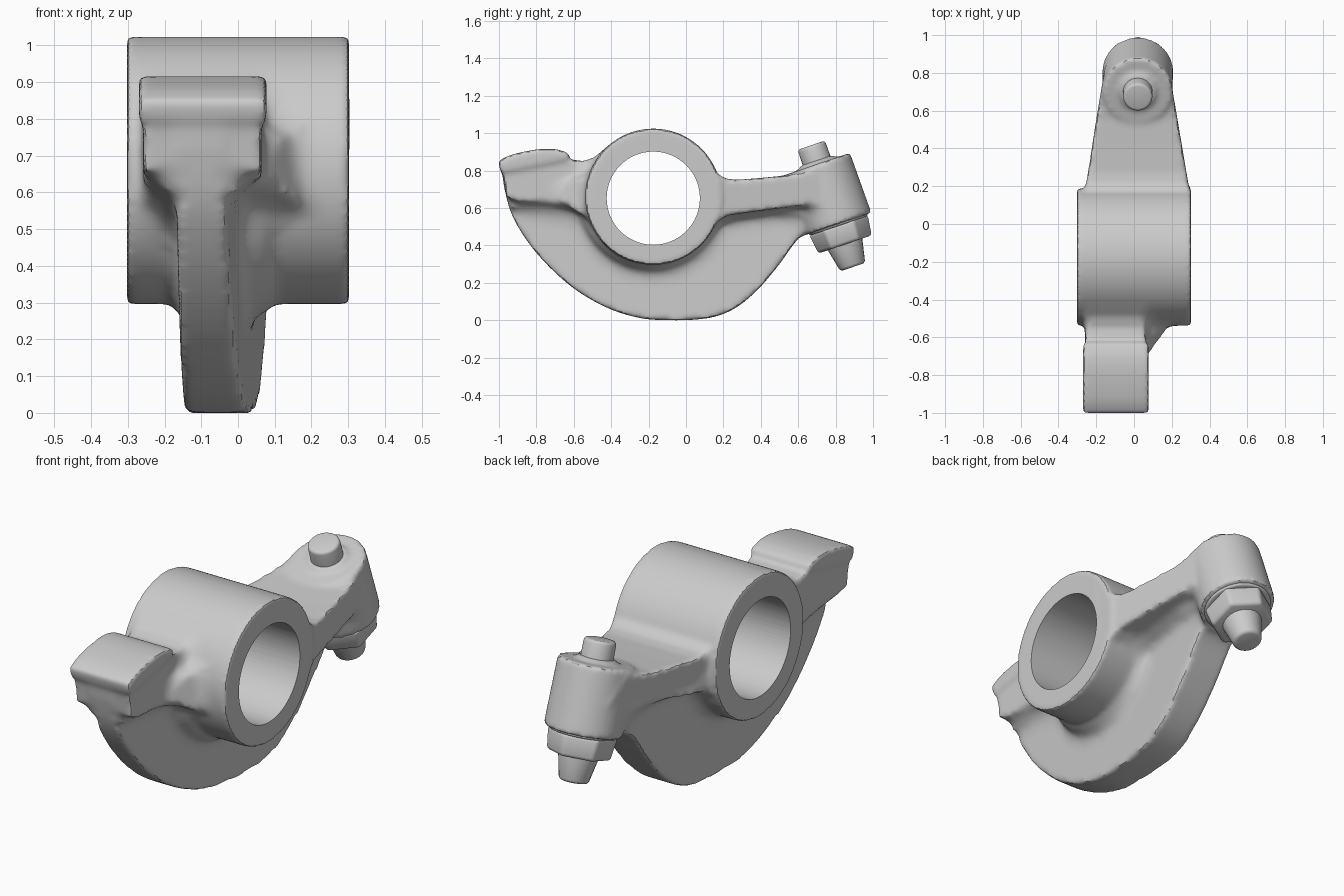
import bpy, bmesh
from math import radians, sin, cos
from mathutils import Vector, Matrix

if "Cube" in bpy.data.objects:
    bpy.data.objects.remove(bpy.data.objects["Cube"])

CY, CZ = -0.175, 0.66            # barrel axis position
TILT = radians(18.8)             # lean of the screw axis
SX = 0.02                        # screw x position


def smooth_curve(pts, n=5):
    """Catmull-Rom through 2D points."""
    p = [Vector(q) for q in pts]
    p = [2 * p[0] - p[1]] + p + [2 * p[-1] - p[-2]]
    out = []
    for a, b, c, d in zip(p, p[1:], p[2:], p[3:]):
        for i in range(n):
            t = i / n
            out.append(0.5 * (2 * b + (c - a) * t + (2 * a - 5 * b + 4 * c - d) * t**2
                              + (3 * b - a - 3 * c + d) * t**3))
    return [tuple(v) for v in out + [p[-2]]]


def prism(bm, pts, left, right):
    """Side profile (y, z) given thickness in x; left/right are functions of y."""
    a = [bm.verts.new((left(y), y, z)) for y, z in pts]
    b = [bm.verts.new((right(y), y, z)) for y, z in pts]
    bm.faces.new(a)
    bm.faces.new(b[::-1])
    for i in range(len(pts)):
        j = (i + 1) % len(pts)
        bm.faces.new((a[i], b[i], b[j], a[j]))
    return a, b


def cone_x(bm, x0, r0, x1, r1, cz=CZ):
    """Frustum along the barrel axis."""
    m = Matrix.Translation(((x0 + x1) / 2, CY, cz)) @ Matrix.Rotation(radians(90), 4, 'Y')
    bmesh.ops.create_cone(bm, cap_ends=True, segments=96, radius1=r0, radius2=r1,
                          depth=x1 - x0, matrix=m)


def cone_screw(bm, t0, r0, t1, r1, seg=48):
    """Frustum along the screw axis, t measured down from the pin top."""
    t = (t0 + t1) / 2
    m = Matrix.Translation((SX, 0.67 + t * sin(TILT), 0.935 - t * cos(TILT))) \
        @ Matrix.Rotation(TILT, 4, 'X')
    bmesh.ops.create_cone(bm, cap_ends=True, segments=seg, radius1=r1, radius2=r0,
                          depth=t1 - t0, matrix=m)


def make(name, bm):
    bmesh.ops.recalc_face_normals(bm, faces=bm.faces)
    me = bpy.data.meshes.new(name)
    bm.to_mesh(me)
    bm.free()
    ob = bpy.data.objects.new(name, me)
    bpy.context.collection.objects.link(ob)
    return ob


def finish(ob, angle=40):
    """Apply modifiers and smooth."""
    bpy.ops.object.select_all(action='DESELECT')
    ob.select_set(True)
    bpy.context.view_layer.objects.active = ob
    bpy.ops.object.convert(target='MESH')
    bpy.ops.object.shade_smooth_by_angle(angle=radians(angle))


def soften(ob, iterations, group=""):
    m = ob.modifiers.new("soften", 'SMOOTH')
    m.factor = 0.5
    m.iterations = iterations
    m.vertex_group = group


def mark_creases(ob, rings):
    """Vertex group of the inside corners, which get rounded into fillets."""
    bm = bmesh.new()
    bm.from_mesh(ob.data)
    bm.normal_update()
    near = {v: [e.other_vert(v) for e in v.link_edges] for v in bm.verts}
    sel = set()
    for v, ns in near.items():
        lap = sum((n.co for n in ns), Vector()) / len(ns) - v.co
        if lap.dot(v.normal) > 0.0007:
            sel.add(v)
    for _ in range(rings):
        sel |= {n for v in sel for n in near[v]}
    ids = [v.index for v in sel if abs(v.co.x) < 0.262
           and not (v.co.y < -0.6 and v.co.z > 0.76)       # keep pad crisp
           and not (v.co.y > 0.55 and v.co.z > 0.74)]      # keep boss top crisp
    bm.free()
    ob.vertex_groups.new(name="creases").add(ids, 1.0, 'REPLACE')


def const(v):
    return lambda y: v


bm = bmesh.new()

# crescent web with rounded rim
rim = smooth_curve([(-0.985, 0.82), (-0.97, 0.70), (-0.92, 0.54), (-0.80, 0.36), (-0.62, 0.185),
                    (-0.43, 0.07), (-0.25, 0.012), (-0.10, 0.0), (0.05, 0.003), (0.17, 0.023),
                    (0.28, 0.075), (0.39, 0.17), (0.5, 0.30), (0.6, 0.435), (0.70, 0.5)])
sides = prism(bm, rim + [(0.70, 0.65), (0.2, 0.66), (-0.175, 0.7), (-0.6, 0.78)],
              lambda y: -0.140 + 0.03 * y, lambda y: 0.042 + 0.08 * y)
edges = [bm.edges.get((s[i], s[i + 1])) for s in sides for i in range(18, len(rim) - 4)]
bmesh.ops.bevel(bm, geom=edges, offset=0.055, segments=4, profile=0.5, affect='EDGES')

# fillet between barrel underside and web (lower half only)
ring = bmesh.new()
cone_x(ring, -0.19, 0.36, -0.14, 0.40)
cone_x(ring, -0.14, 0.40, 0.05, 0.40)
cone_x(ring, 0.05, 0.40, 0.11, 0.36)
bmesh.ops.bisect_plane(ring, geom=ring.verts[:] + ring.edges[:] + ring.faces[:],
                       plane_co=(0, 0, 0.6), plane_no=(0, 0, 1), clear_outer=True)
bmesh.ops.holes_fill(ring, edges=[e for e in ring.edges if e.is_boundary])
tmp = bpy.data.meshes.new("tmp")
ring.to_mesh(tmp)
ring.free()
bm.from_mesh(tmp)
bpy.data.meshes.remove(tmp)

# barrel
cone_x(bm, -0.302, 0.364, 0.302, 0.364)

# front neck, stepped down toward the web
prism(bm, [(-0.985, 0.83), (-0.96, 0.66), (-0.9, 0.63), (-0.75, 0.62), (-0.62, 0.595),
           (-0.4, 0.5), (-0.3, 0.7), (-0.42, 0.93), (-0.49, 0.87), (-0.55, 0.85),
           (-0.64, 0.86)], const(-0.258), const(0.064))
prism(bm, [(-0.97, 0.75), (-0.94, 0.60), (-0.75, 0.575), (-0.6, 0.54), (-0.4, 0.45),
           (-0.4, 0.75)], const(-0.21), const(0.005))
# flare of the neck into the barrel
prism(bm, [(-0.72, 0.74), (-0.72, 0.66), (-0.65, 0.62), (-0.6, 0.59), (-0.55, 0.56),
           (-0.5, 0.53), (-0.3, 0.6), (-0.4, 0.84), (-0.5, 0.80), (-0.55, 0.77),
           (-0.6, 0.76), (-0.65, 0.75)],
      const(-0.2), lambda y: 0.055 + min(0.17, max(0, y + 0.68) ** 2 * 5))

# contact pad
prism(bm, smooth_curve([(-1.005, 0.85), (-0.93, 0.885), (-0.8, 0.912), (-0.70, 0.914),
                        (-0.625, 0.893)]) + [(-0.625, 0.865), (-0.70, 0.845), (-0.99, 0.79)],
      const(-0.27), const(0.078))

# rear arm, tapering to the boss
half = lambda y: 0.275 - 0.169 * (max(y, 0.12) - 0.2)
prism(bm, [(0.05, 0.93), (0.12, 0.85), (0.165, 0.785), (0.21, 0.757), (0.27, 0.75),
           (0.4, 0.76), (0.55, 0.775), (0.64, 0.795), (0.72, 0.82), (0.85, 0.7),
           (0.76, 0.6), (0.6, 0.61), (0.4, 0.585), (0.22, 0.56), (0.13, 0.5), (0.0, 0.6)],
      lambda y: 0.015 - half(y), lambda y: 0.015 + half(y))
# fillet under the arm along the web
prism(bm, [(0.1, 0.62), (0.12, 0.49), (0.24, 0.54), (0.45, 0.565), (0.6, 0.56), (0.72, 0.51),
           (0.75, 0.65)], const(-0.15), const(0.13))

# boss for the screw, with a low collar
cone_screw(bm, 0.105, 0.183, 0.445, 0.188)
cone_screw(bm, 0.085, 0.09, 0.12, 0.12)

# blend everything into one casting
body = make("rocker_body", bm)
m = body.modifiers.new("blend", 'REMESH')
m.mode = 'VOXEL'
m.voxel_size = 0.012
soften(body, 4)
finish(body)
mark_creases(body, 5)
soften(body, 70, "creases")
soften(body, 7)

# bore through the barrel
bm = bmesh.new()
cone_x(bm, -0.5, 0.249, 0.5, 0.249, CZ - 0.008)
bore = make("bore_cutter", bm)
bore.hide_render = True
m = body.modifiers.new("bore", 'BOOLEAN')
m.operation = 'DIFFERENCE'
m.solver = 'EXACT'
m.object = bore
finish(body, 60)
bpy.data.objects.remove(bore)

# adjusting screw parts: (name, t0, r0, t1, r1, sides, bevel)
for name, t0, r0, t1, r1, seg, bev in [
        ("screw_top", 0.0, 0.077, 0.2, 0.08, 48, 0.015),
        ("nut_washer", 0.40, 0.168, 0.455, 0.165, 48, 0.01),
        ("lock_nut", 0.45, 0.170, 0.56, 0.155, 6, 0.016),
        ("screw_tip", 0.5, 0.11, 0.688, 0.07, 24, 0.015)]:
    bm = bmesh.new()
    cone_screw(bm, t0, r0, t1, r1, seg)
    ob = make(name, bm)
    b = ob.modifiers.new("round", 'BEVEL')
    b.width = bev
    b.segments = 3
    b.limit_method = 'ANGLE'
    finish(ob)
